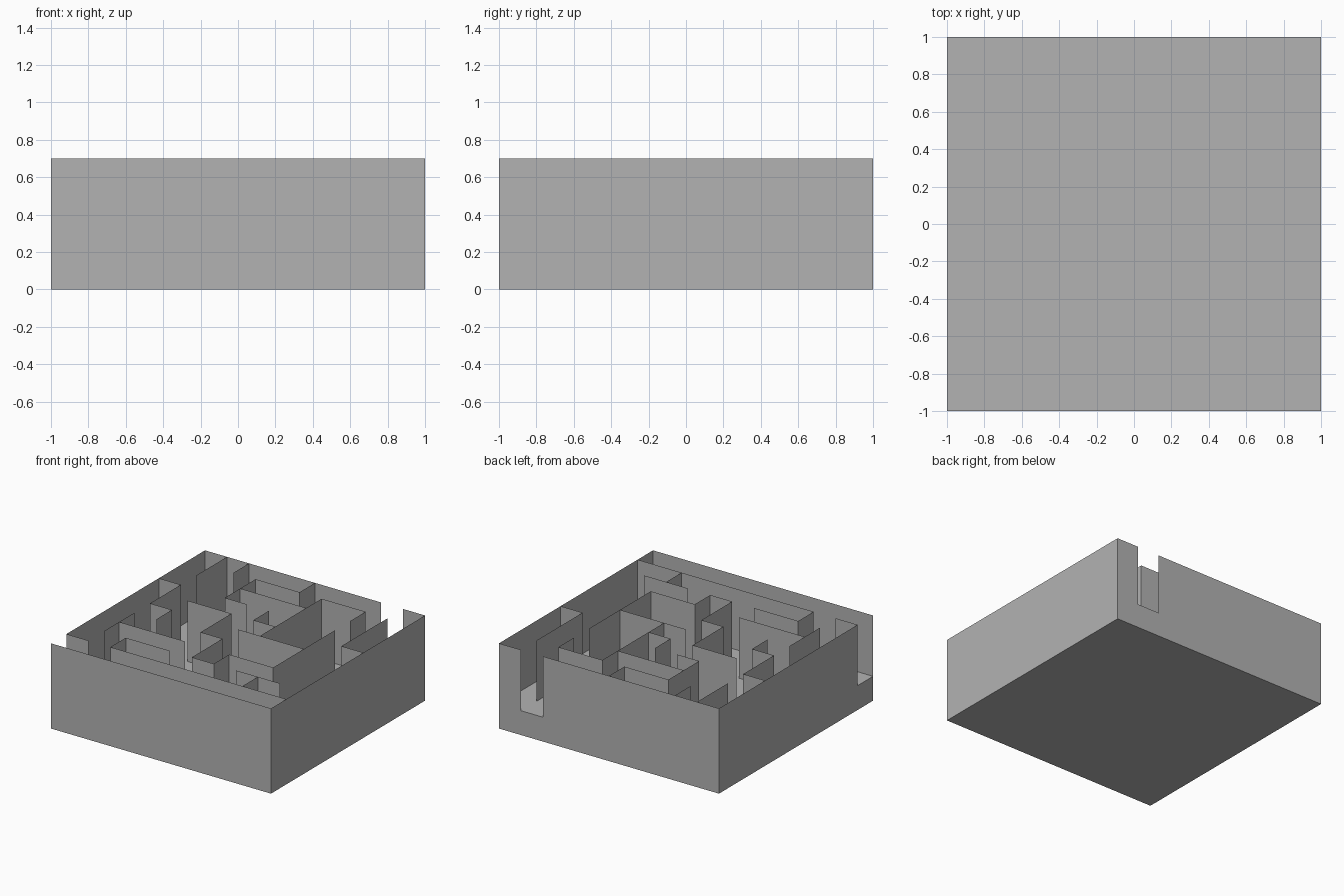
import bpy, bmesh

cube = bpy.data.objects.get("Cube")
if cube:
    bpy.data.objects.remove(cube, do_unlink=True)

CELL = 0.2
FLOOR, TOP = 0.2, 0.7

grey = bpy.data.materials.new("plain_grey")
grey.use_nodes = True
colour = (0.45, 0.45, 0.45, 1)
grey.diffuse_color = colour
grey.node_tree.nodes["Principled BSDF"].inputs["Base Color"].default_value = colour


def finish(bm, name):
    mesh = bpy.data.meshes.new(name)
    bm.to_mesh(mesh)
    bm.free()
    mesh.materials.append(grey)
    obj = bpy.data.objects.new(name, mesh)
    bpy.context.collection.objects.link(obj)
    return obj


def wall(name, *corners):
    """Thin upright wall that follows grid corners (column, row)."""
    bm = bmesh.new()
    columns = []
    for a, b in corners:
        x, y = a * CELL - 1, b * CELL - 1
        columns.append([bm.verts.new((x, y, z)) for z in (FLOOR, TOP)])
    for (p, q), (r, s) in zip(columns, columns[1:]):
        bm.faces.new((p, r, s, q))
    return finish(bm, name)


# Solid base slab
bm = bmesh.new()
bmesh.ops.create_cube(bm, size=1)
bmesh.ops.scale(bm, vec=(2, 2, FLOOR), verts=bm.verts)
bmesh.ops.translate(bm, vec=(0, 0, FLOOR / 2), verts=bm.verts)
finish(bm, "base")

# Outer walls, leaving an entrance and an exit
wall("outer_wall_main", (0, 0), (10, 0), (10, 10), (9, 10))
wall("outer_wall_back", (8, 10), (0, 10), (0, 1))

# Inner walls, from the front rows to the back rows
wall("entrance_wall", (0, 1), (1, 1))
wall("front_corridor_wall", (10, 1), (2, 1), (2, 2), (4, 2))
wall("entrance_cross_wall", (1, 2), (1, 4))
wall("entrance_long_wall", (1, 3), (4, 3))
wall("front_stub", (8, 1), (8, 2))
wall("front_stub_cap", (7, 2), (9, 2))
wall("middle_zigzag_wall", (2, 6), (4, 6), (4, 4), (5, 4), (5, 2),
     (6, 2), (6, 3), (8, 3), (8, 7))
wall("side_zigzag_wall", (0, 7), (1, 7), (1, 5), (2, 5), (2, 4))
wall("middle_cross_wall", (5, 5), (8, 5))
wall("room_wall", (6, 5), (6, 9), (8, 9), (8, 8))
wall("room_hook", (6, 6), (5, 6), (5, 7))
wall("exit_wall", (10, 6), (9, 6), (9, 9))
wall("back_hook_wall", (5, 10), (5, 9), (3, 9), (3, 7), (4, 7))
wall("back_cross_wall", (3, 8), (6, 8))
wall("back_long_stub", (1, 10), (1, 8))
wall("back_short_stub", (2, 10), (2, 9))
